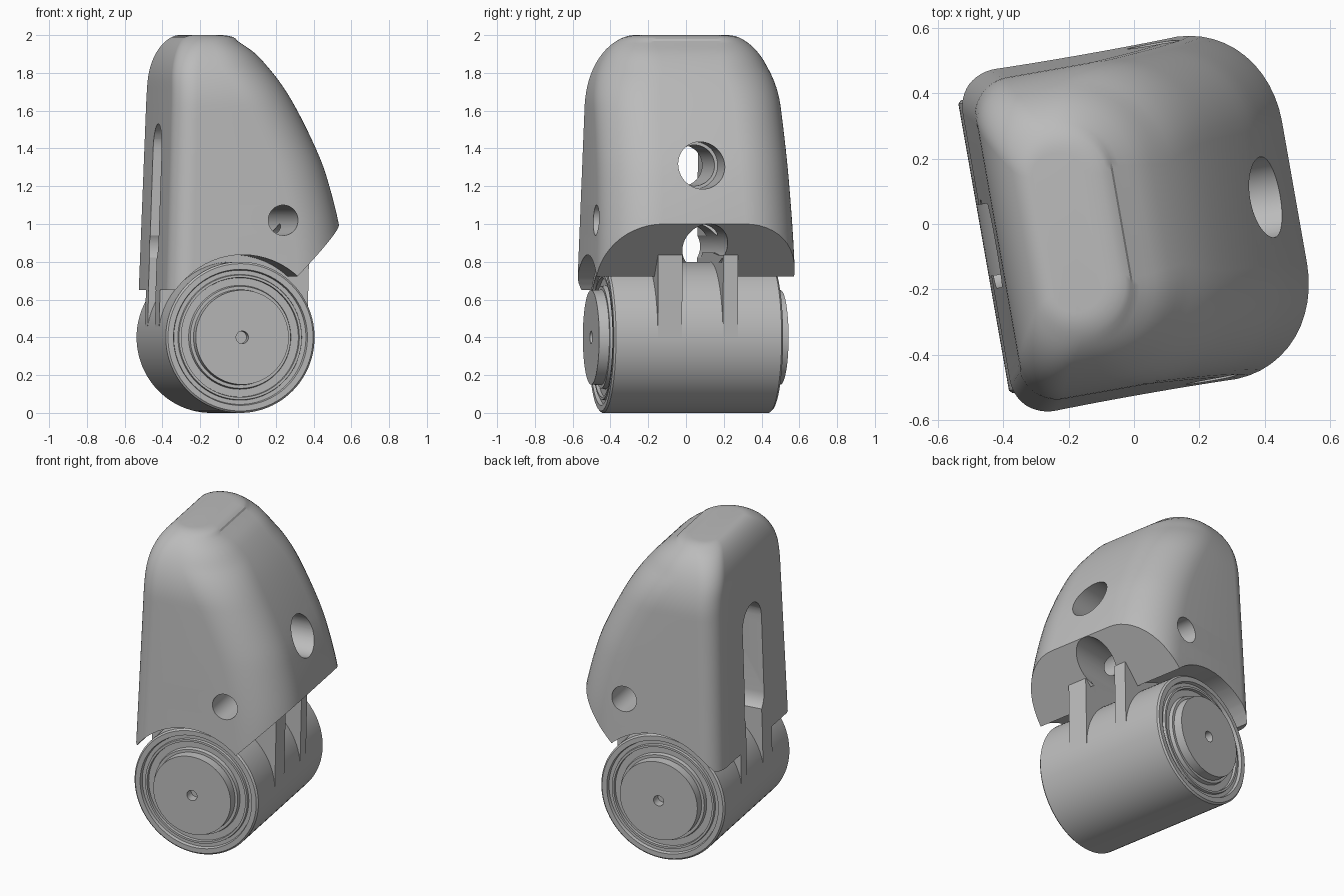
import bpy, bmesh, math
from mathutils import Matrix, Vector

if "Cube" in bpy.data.objects:
    bpy.data.objects.remove(bpy.data.objects["Cube"], do_unlink=True)

grey = bpy.data.materials.new("plain grey")
grey.use_nodes = True
grey.diffuse_color = (0.5, 0.5, 0.5, 1)
grey.node_tree.nodes["Principled BSDF"].inputs["Base Color"].default_value = grey.diffuse_color

MID = 0.01                       # middle of the model across its width
AXLE = Vector((-0.065, MID, 0.4))
TURN = math.radians(10)


def make(name, bm):
    bmesh.ops.recalc_face_normals(bm, faces=bm.faces)
    mesh = bpy.data.meshes.new(name)
    bm.to_mesh(mesh)
    bm.free()
    obj = bpy.data.objects.new(name, mesh)
    bpy.context.collection.objects.link(obj)
    mesh.materials.append(grey)
    return obj


def box(name, x, y, z):
    bm = bmesh.new()
    bmesh.ops.create_cube(bm, size=1)
    for v in bm.verts:
        v.co = [lo + (c + 0.5) * (hi - lo) for c, (lo, hi) in zip(v.co, (x, y, z))]
    return make(name, bm)


def rod(name, axis, centre, radius, length):
    bm = bmesh.new()
    turn = Matrix.Rotation(math.pi / 2, 4, "Y" if axis == "x" else "X")
    bmesh.ops.create_cone(bm, cap_ends=True, segments=64, radius1=radius, radius2=radius,
                          depth=length, matrix=Matrix.Translation(centre) @ turn)
    return make(name, bm)


def prism(name, outline, y0, y1):
    """Extrude an outline given in x and z across the width."""
    bm = bmesh.new()
    face = bm.faces.new([bm.verts.new((x, y0, z)) for x, z in outline])
    new = bmesh.ops.extrude_face_region(bm, geom=[face])["geom"]
    bmesh.ops.translate(bm, vec=(0, y1 - y0, 0),
                        verts=[v for v in new if isinstance(v, bmesh.types.BMVert)])
    return make(name, bm)


def cut(target, cutter):
    cutter.hide_render = True
    mod = target.modifiers.new("cut", "BOOLEAN")
    mod.operation, mod.solver, mod.object = "DIFFERENCE", "EXACT", cutter
    bpy.context.view_layer.objects.active = target
    bpy.ops.object.modifier_apply(modifier=mod.name)
    bpy.data.objects.remove(cutter, do_unlink=True)


def lerp(table, z):
    """Smooth interpolation through (height, value) pairs."""
    n = len(table)
    def slope(i):
        a, b = table[max(i - 1, 0)], table[min(i + 1, n - 1)]
        return (b[1] - a[1]) / (b[0] - a[0])
    for i in range(n - 1):
        (z0, a), (z1, b) = table[i], table[i + 1]
        if z <= z1 or i == n - 2:
            h, t = z1 - z0, (z - z0) / (z1 - z0)
            return ((1 + 2 * t) * (1 - t) ** 2 * a + t * (1 - t) ** 2 * h * slope(i)
                    + t * t * (3 - 2 * t) * b + t * t * (t - 1) * h * slope(i + 1))


# Housing: rounded rectangles stacked in height
FRONT = [(0.55, 0.53), (0.8, 0.525), (1.0, 0.5), (1.27, 0.43), (1.42, 0.37),
         (1.62, 0.27), (1.78, 0.17), (1.9, 0.065), (1.97, -0.035)]


def ease(z, start):
    t = max(0, (z - start) / (2 - start))
    return 1 - math.sqrt(max(0, 1 - t * t))


def section(z):
    back = -0.457 + 0.034 * (z - 0.65) + 0.13 * ease(z, 1.75)
    front = lerp(FRONT, z) if z < 1.97 else -0.035 - 0.085 * ease(z, 1.97)
    half = 0.532 - 0.035 * (z - 0.7) - 0.24 * ease(z, 1.62)
    r_front = min(0.3, 0.55 * (front - back))
    r_back = min(0.12, 0.4 * (front - back))
    pts = []
    for sx, sy, r, start in ((front, 1, r_front, 0), (back, 1, r_back, 90),
                             (back, -1, r_back, 180), (front, -1, r_front, 270)):
        cx = sx - r if sx == front else sx + r
        for k in range(13):
            a = math.radians(start + 90 * k / 12)
            pts.append((cx + r * math.cos(a), MID + sy * (half - r) + r * math.sin(a), z))
    return pts


heights = [0.55 + 0.05 * i for i in range(22)]
heights += [2 - 0.4 * (1 - math.sin(math.pi / 2 * i / 20)) for i in range(1, 21)]
bm = bmesh.new()
rings = [[bm.verts.new(p) for p in section(z)] for z in heights]
for low, high in zip(rings, rings[1:]):
    for i in range(len(low)):
        j = (i + 1) % len(low)
        bm.faces.new((low[i], low[j], high[j], high[i]))
bm.faces.new(rings[0])
bm.faces.new(rings[-1])
housing = make("housing", bm)

# Underside: level base, sloped front cut and wheel arch
cut(housing, box("base_cut", (-1, 1), (-1, 1), (0.3, 0.65)))
cut(housing, prism("slope_cut", [(0.225, 0.72), (0.62, 1.122), (0.62, 0.3), (0.225, 0.3)], -1, 1))
cut(housing, rod("arch_cut", "y", AXLE, 0.437, 2))

# Bores and the rounded slot in the back
cut(housing, rod("cross_bore", "y", (0.153, 0, 1.02), 0.08, 2))
cut(housing, rod("front_bore", "x", (0.5, MID, 1.31), 0.125, 0.6))
cut(housing, rod("inner_bore", "x", (0.0, MID, 1.31), 0.108, 0.6))
cut(housing, rod("lower_bore", "x", (0.0, 0.035, 0.88), 0.12, 1.2))
bm = bmesh.new()
outline = []
for mid_z, start in ((1.4, 0), (0.91, 180)):
    for k in range(17):
        a = math.radians(start + 180 * k / 16)
        outline.append(bm.verts.new((-0.6, MID + 0.13 * math.cos(a), mid_z + 0.13 * math.sin(a))))
face = bm.faces.new(outline)
new = bmesh.ops.extrude_face_region(bm, geom=[face])["geom"]
bmesh.ops.translate(bm, vec=(0.42, 0, 0), verts=[v for v in new if isinstance(v, bmesh.types.BMVert)])
cut(housing, make("slot_cut", bm))
cut(housing, box("gap_cut", (-0.6, 0.3), (-0.08, 0.14), (0.5, 0.86)))

# Fork walls between housing and drum
parts = [housing]
for name, y0, y1 in (("right_fork_wall", -0.21, -0.08), ("left_fork_wall", 0.14, 0.22)):
    wall = prism(name, [(-0.462, 0.4), (0.335, 0.4), (0.345, 0.835), (0.2, 0.835),
                        (0.0, 0.85), (-0.3, 0.85), (-0.455, 0.7)], y0, y1)
    parts.append(wall)

# Wheel: one lathed profile mirrored to both ends, given as radius and distance from middle
SIDE = [(0, 0.45), (0.033, 0.45), (0.033, 0.509), (0.25, 0.509), (0.253, 0.455), (0.27, 0.455),
        (0.275, 0.432), (0.315, 0.432), (0.317, 0.45), (0.33, 0.45), (0.333, 0.435),
        (0.355, 0.435), (0.36, 0.455), (0.39, 0.455), (0.4, 0.445)]
bm = bmesh.new()
profile = [(r, d) for r, d in SIDE] + [(r, -d) for r, d in reversed(SIDE)]
verts = [bm.verts.new(AXLE + Vector((r, d, 0))) for r, d in profile]
edges = [bm.edges.new(pair) for pair in zip(verts, verts[1:])]
bmesh.ops.spin(bm, geom=verts + edges, cent=AXLE, axis=(0, 1, 0), angle=2 * math.pi, steps=96)
bmesh.ops.remove_doubles(bm, verts=bm.verts, dist=0.0005)
parts.append(make("wheel_drum", bm))

# Shading, and the slight turn of the whole model
for obj in parts:
    obj.rotation_euler.z = TURN
    bpy.ops.object.select_all(action="DESELECT")
    obj.select_set(True)
    bpy.context.view_layer.objects.active = obj
    bpy.ops.object.shade_smooth_by_angle(angle=math.radians(25))
